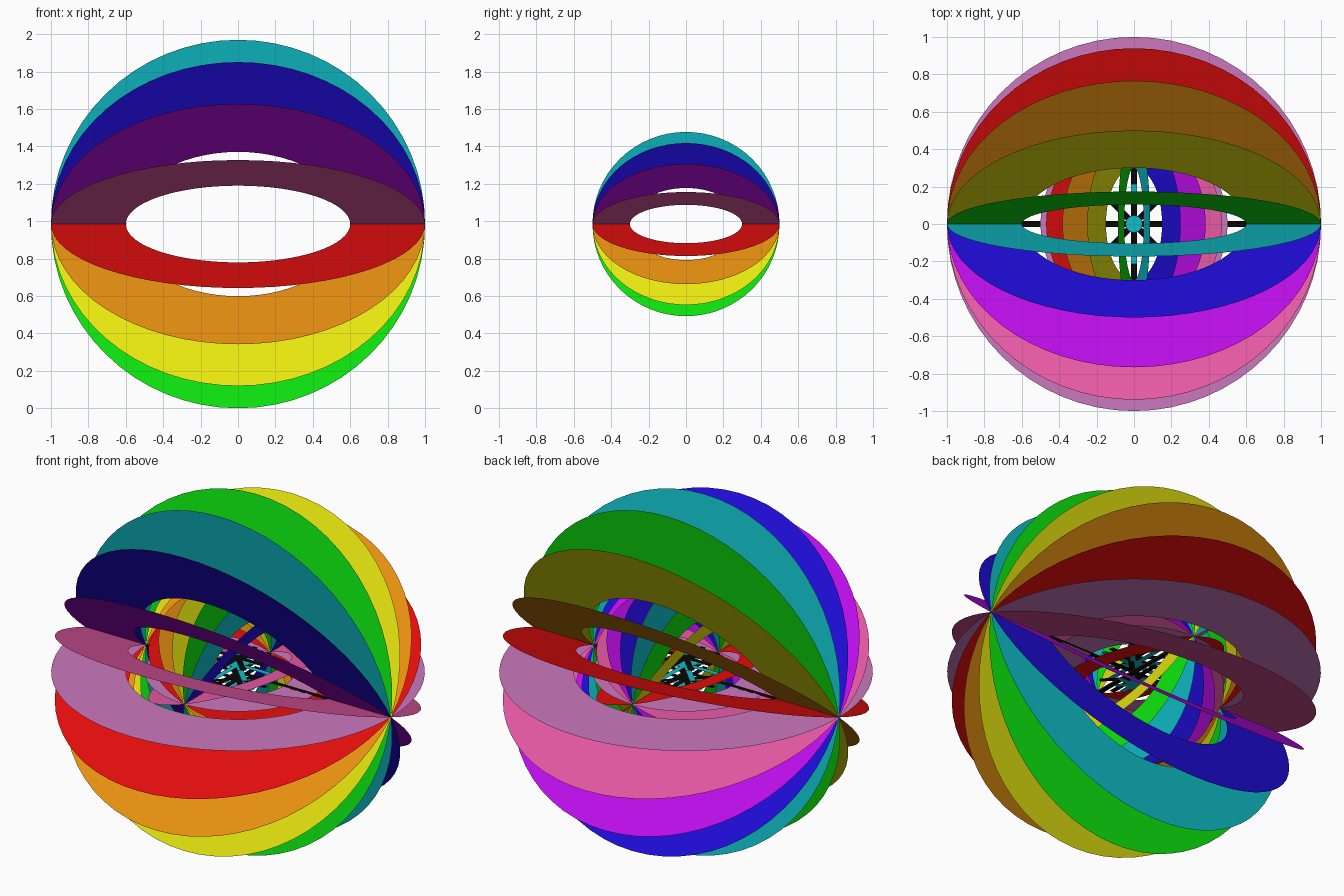
import bpy, bmesh, math
from mathutils import Matrix

if "Cube" in bpy.data.objects:
    bpy.data.objects.remove(bpy.data.objects["Cube"])

CZ = math.sin(math.radians(80))  # centre height, outer rings touch the ground

COLOURS = [
    ("plum", (0.60, 0.19, 0.51)), ("red", (0.80, 0.004, 0.004)),
    ("orange", (0.80, 0.28, 0.005)), ("yellow", (0.80, 0.80, 0.005)),
    ("green", (0.004, 0.80, 0.005)), ("cyan", (0.005, 0.52, 0.58)),
    ("blue", (0.015, 0.004, 0.75)), ("purple", (0.50, 0.004, 0.80)),
    ("pink", (0.80, 0.10, 0.38)), ("black", (0.002, 0.002, 0.002)),
]
MATS = {}
for cname, c in COLOURS:
    m = bpy.data.materials.new(cname)
    m.diffuse_color = (*c, 1)
    m.use_nodes = True
    m.node_tree.nodes["Principled BSDF"].inputs["Base Color"].default_value = m.diffuse_color
    MATS[cname] = m


def finish(bm, name, colour, matrix):
    me = bpy.data.meshes.new(name)
    bm.to_mesh(me)
    bm.free()
    me.materials.append(MATS[colour])
    ob = bpy.data.objects.new(name, me)
    ob.matrix_world = matrix
    bpy.context.collection.objects.link(ob)


def ring(name, outer, inner, colour, matrix, n=64):
    """Flat paper-thin ring."""
    bm = bmesh.new()
    loops = [[bm.verts.new((r * math.cos(2 * math.pi * i / n),
                            r * math.sin(2 * math.pi * i / n), 0))
              for i in range(n)] for r in (outer, inner)]
    for i in range(n):
        j = (i + 1) % n
        bm.faces.new((loops[0][i], loops[0][j], loops[1][j], loops[1][i]))
    finish(bm, name, colour, matrix)


def star(name, radius, bars, colour, z, width=0.032):
    """Flat star of crossing bars."""
    bm = bmesh.new()
    for k in range(bars):
        rot = Matrix.Rotation(math.pi * k / bars, 4, 'Z')
        ret = bmesh.ops.create_grid(bm, x_segments=1, y_segments=1, size=1)
        bmesh.ops.transform(bm, verts=ret["verts"],
                            matrix=rot @ Matrix.Diagonal((radius, width / 2, 1, 1)))
    finish(bm, name, colour, Matrix.Translation((0, 0, CZ + z)))


# two nested globes of rings, fanned about the x and the y axis
centre = Matrix.Translation((0, 0, CZ))
for k in range(9):
    cname = COLOURS[k][0]
    a = math.radians(20 * k)
    ring(f"outer_ring_{cname}", 1.0, 0.6, cname, centre @ Matrix.Rotation(a, 4, 'X'))
    ring(f"inner_ring_{cname}", 0.5, 0.3, cname, centre @ Matrix.Rotation(a, 4, 'Y'))


# black cross bars spanning the ring holes
def bar(name, hx, hy):
    bm = bmesh.new()
    bmesh.ops.create_grid(bm, x_segments=1, y_segments=1, size=1,
                          matrix=Matrix.Diagonal((hx, hy, 1, 1)))
    finish(bm, name, "black", centre)


bar("long_cross_bar", 0.6, 0.016)
bar("short_cross_bar", 0.016, 0.3)

# stacked stars at the core, with a small cap disc
star("core_star_upper_black", 0.165, 4, "black", 0.085)
star("core_star_upper_cyan", 0.215, 4, "cyan", 0.045)
star("core_star_lower_black", 0.185, 4, "black", -0.04)
star("core_star_lower_cyan", 0.10, 4, "cyan", -0.078)
bm = bmesh.new()
bmesh.ops.create_circle(bm, cap_ends=True, segments=24, radius=0.045)
finish(bm, "core_cap", "cyan", Matrix.Translation((0, 0, CZ + 0.122)))
